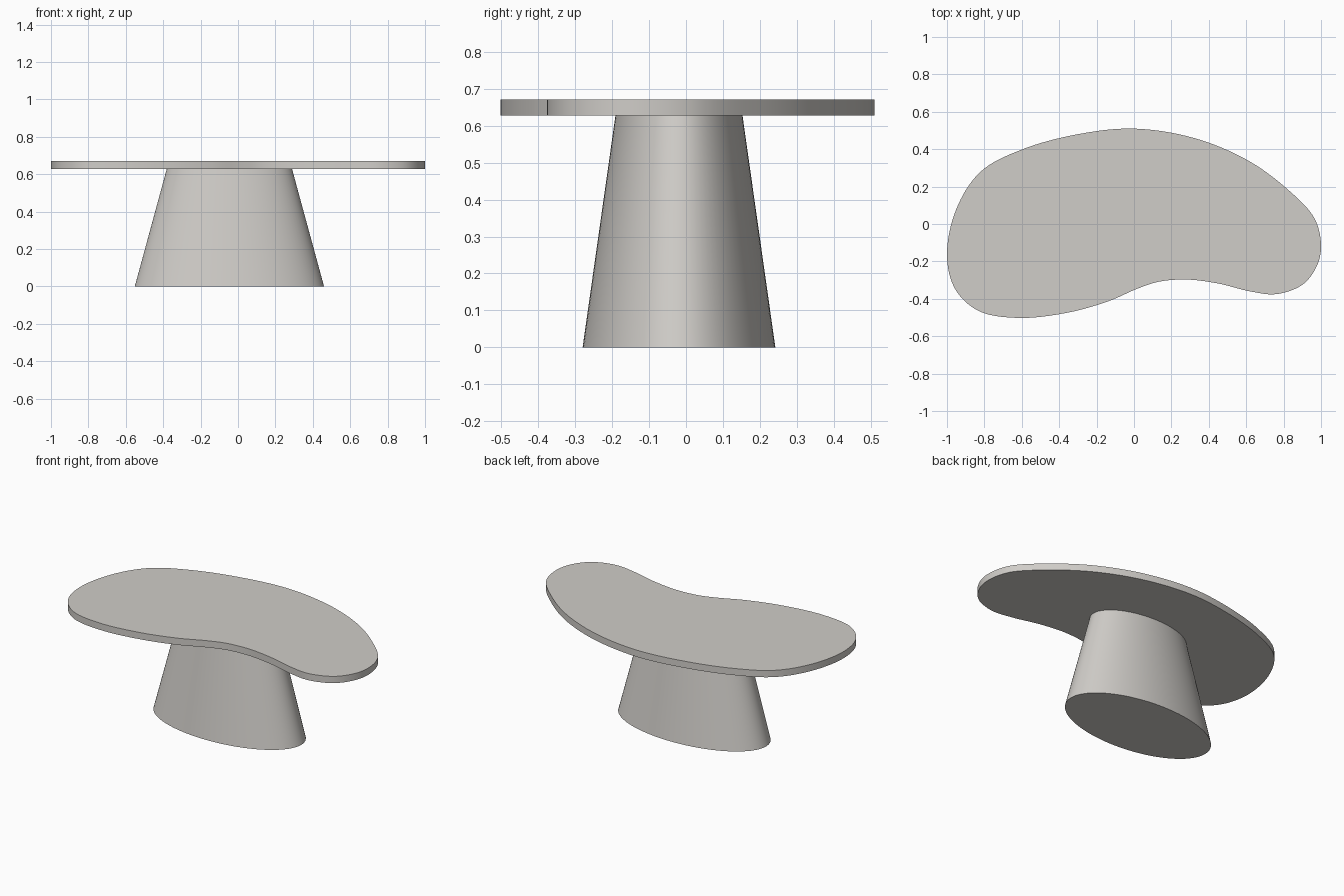
import bpy, bmesh, math
from mathutils import Vector

if "Cube" in bpy.data.objects:
    bpy.data.objects.remove(bpy.data.objects["Cube"])

stone = bpy.data.materials.new("warm_grey")
stone.diffuse_color = (0.63, 0.61, 0.58, 1)
stone.use_nodes = True
stone.node_tree.nodes["Principled BSDF"].inputs["Base Color"].default_value = stone.diffuse_color


def loft(name, lower, upper):
    """Closed solid between two matching rings of points."""
    bm = bmesh.new()
    a = [bm.verts.new(p) for p in lower]
    b = [bm.verts.new(p) for p in upper]
    n = len(a)
    for i in range(n):
        j = (i + 1) % n
        bm.faces.new((a[i], a[j], b[j], b[i]))
    bm.faces.new(a[::-1])
    bm.faces.new(b)
    bmesh.ops.recalc_face_normals(bm, faces=bm.faces)
    me = bpy.data.meshes.new(name)
    bm.to_mesh(me)
    bm.free()
    me.materials.append(stone)
    ob = bpy.data.objects.new(name, me)
    bpy.context.collection.objects.link(ob)
    bpy.ops.object.select_all(action='DESELECT')
    ob.select_set(True)
    bpy.context.view_layer.objects.active = ob
    bpy.ops.object.shade_smooth_by_angle(angle=math.radians(30))
    return ob


def smooth_loop(points, steps=8):
    """Closed centripetal Catmull-Rom curve through the points."""
    pts = [Vector(p) for p in points]
    n, out = len(pts), []
    for i in range(n):
        p = [pts[(i + k) % n] for k in (-1, 0, 1, 2)]
        t = [0.0]
        for k in range(3):
            t.append(t[-1] + math.sqrt((p[k + 1] - p[k]).length))
        for s in range(steps):
            u = t[1] + (t[2] - t[1]) * s / steps
            q = p
            for level in (1, 2, 3):
                # the last level blends inside the middle interval
                q = [q[k].lerp(q[k + 1], (u - t[lo]) / (t[hi] - t[lo]))
                     for k, lo, hi in {1: [(0, 0, 1), (1, 1, 2), (2, 2, 3)],
                                       2: [(0, 0, 2), (1, 1, 3)],
                                       3: [(0, 1, 2)]}[level]]
            out.append(q[0])
    return out


def ellipse(cx, cy, rx, ry, z, n=96):
    return [(cx + rx * math.cos(2 * math.pi * i / n),
             cy + ry * math.sin(2 * math.pi * i / n), z) for i in range(n)]


# Kidney-shaped table top, outline anticlockwise from the right end
outline = [(1.0, -0.12), (0.965, 0.03), (0.81, 0.195), (0.6, 0.345),
           (0.32, 0.46), (0, 0.51), (-0.3, 0.48), (-0.6, 0.398),
           (-0.82, 0.28), (-0.95, 0.08), (-1.0, -0.17), (-0.955, -0.35),
           (-0.83, -0.465), (-0.62, -0.502), (-0.36, -0.475),
           (-0.14, -0.414), (0.02, -0.345), (0.13, -0.309), (0.28, -0.297),
           (0.45, -0.318), (0.62, -0.36), (0.76, -0.375), (0.9, -0.325),
           (0.975, -0.23)]
loop = smooth_loop(outline)
loft("table_top", [(p.x, p.y, 0.628) for p in loop],
     [(p.x, p.y, 0.671) for p in loop])

# Tapered oval pedestal
loft("pedestal", ellipse(-0.046, -0.019, 0.506, 0.261, 0),
     ellipse(-0.046, -0.019, 0.335, 0.172, 0.628))
